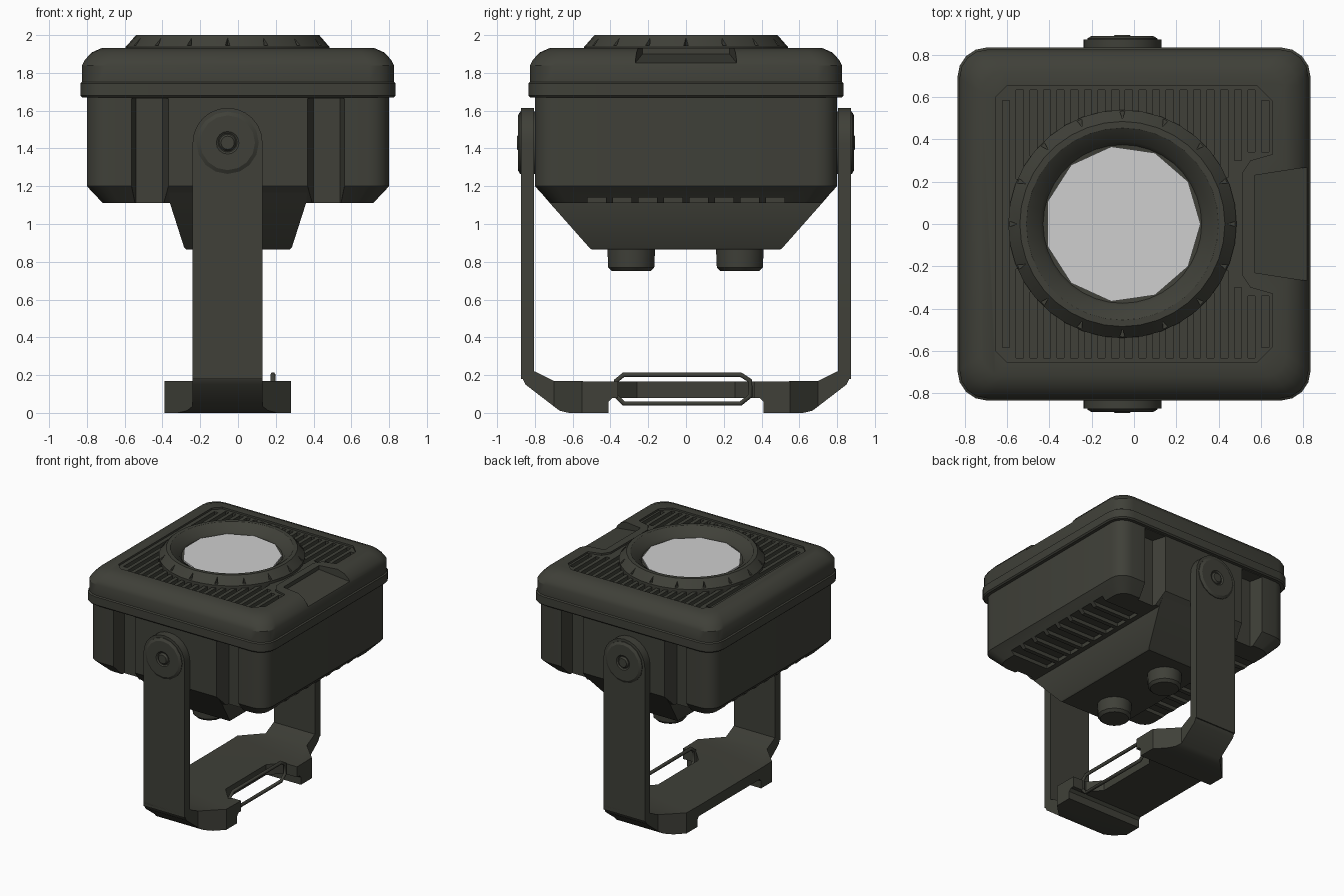
import bpy, bmesh, math
from mathutils import Vector

if "Cube" in bpy.data.objects:
    bpy.data.objects.remove(bpy.data.objects["Cube"])

CX = -0.055  # shared x centre of lens, bracket arms and knobs


def material(name, rgb):
    m = bpy.data.materials.new(name)
    m.diffuse_color = (*rgb, 1)
    m.use_nodes = True
    m.node_tree.nodes["Principled BSDF"].inputs["Base Color"].default_value = m.diffuse_color
    return m


OLIVE = material("dark olive", (0.050, 0.051, 0.040))
LENS = material("pale lens", (0.62, 0.62, 0.62))


def make(name, bm, mat=OLIVE, smooth=True):
    bmesh.ops.recalc_face_normals(bm, faces=bm.faces)
    me = bpy.data.meshes.new(name)
    bm.to_mesh(me)
    bm.free()
    ob = bpy.data.objects.new(name, me)
    bpy.context.collection.objects.link(ob)
    me.materials.append(mat)
    if smooth:
        shade(ob)
    return ob


def activate(ob):
    bpy.ops.object.select_all(action='DESELECT')
    ob.select_set(True)
    bpy.context.view_layer.objects.active = ob


def shade(ob):
    activate(ob)
    bpy.ops.object.shade_smooth_by_angle(angle=math.radians(28))


def loft(bm, rings, closed=False):
    """Skin a list of equal-length point rings; cap the ends unless closed."""
    vs = [[bm.verts.new(p) for p in r] for r in rings]
    n = len(vs[0])
    pairs = list(zip(vs, vs[1:])) + ([(vs[-1], vs[0])] if closed else [])
    for a, b in pairs:
        for i in range(n):
            j = (i + 1) % n
            bm.faces.new((a[i], a[j], b[j], b[i]))
    if not closed:
        bm.faces.new(vs[0][::-1])
        bm.faces.new(vs[-1])
    return bm


def prism(bm, pts, a, b, axis):
    """Extrude a 2D outline from a to b along an axis."""
    put = {'x': lambda p, t: (t, p[0], p[1]),
           'y': lambda p, t: (p[0], t, p[1]),
           'z': lambda p, t: (p[0], p[1], t)}[axis]
    return loft(bm, [[put(p, t) for p in pts] for t in (a, b)])


def rect(x0, x1, y0, y1):
    return [(x0, y0), (x1, y0), (x1, y1), (x0, y1)]


def rounded(half, r, z, seg=4):
    pts = []
    for q in range(4):
        sx, sy = ((1, 1), (-1, 1), (-1, -1), (1, -1))[q]
        for k in range(seg + 1):
            a = math.pi / 2 * (q + k / seg)
            pts.append((sx * (half - r) + r * math.cos(a),
                        sy * (half - r) + r * math.sin(a), z))
    return pts


def circle(r, h, n, axis='z', c=(0, 0)):
    out = []
    for i in range(n):
        a = 2 * math.pi * i / n
        u, v = c[0] + r * math.cos(a), c[1] + r * math.sin(a)
        out.append((u, v, h) if axis == 'z' else (u, h, v))
    return out


def boolean(ob, bm, op='DIFFERENCE'):
    cutter = make("cutter", bm, smooth=False)
    cutter.hide_render = True
    activate(ob)
    m = ob.modifiers.new("cut", 'BOOLEAN')
    m.operation, m.solver, m.object = op, 'EXACT', cutter
    bpy.ops.object.modifier_apply(modifier=m.name)
    bpy.data.objects.remove(cutter)


# Housing with chamfered underside
housing = make("housing", loft(bmesh.new(), [
    rounded(0.715, 0.09, 1.11), rounded(0.80, 0.11, 1.20),
    rounded(0.80, 0.11, 1.70)]), smooth=False)
cut = bmesh.new()
for sx in (-1, 1):
    for sy in (-1, 1):  # vertical channels beside the corner columns
        prism(cut, [(sx * 0.57, sy * 0.83), (sx * 0.54, sy * 0.69),
                    (sx * 0.40, sy * 0.69), (sx * 0.36, sy * 0.83)], 1.0, 1.665, 'z')
boolean(housing, cut)
cut = bmesh.new()
for sx in (-1, 1):
    for i in range(8):  # cooling slots on the underside
        y = (i - 3.5) * 0.135
        x0, x1 = sorted((sx * 0.40, sx * 0.78))
        prism(cut, rect(x0, x1, y - 0.05, y + 0.05), 1.0, 1.14, 'z')
boolean(housing, cut)
shade(housing)

# Tapered keel below the housing
keel = bmesh.new()
loft(keel, [[(x, y, z) for x, y in rect(-a, a, -b, b)] for a, b, z in
            ((0.275, 0.50, 0.865), (0.285, 0.512, 0.875), (0.36, 0.72, 1.11), (0.37, 0.797, 1.20))])
make("keel", keel)

# Knobs under the keel
for i, y in enumerate((-0.29, 0.285)):
    make(f"knob_{i + 1}", loft(bmesh.new(), [
        circle(r, z, 14, c=(CX, y)) for r, z in
        ((0.105, 0.75), (0.125, 0.77), (0.13, 0.88))]))

# Lid with a rim, rounded shoulder, sunken panel, vents and latch pocket
lid = make("lid", loft(bmesh.new(), [rounded(h, r, z) for h, r, z in (
    (0.825, 0.13, 1.67), (0.835, 0.14, 1.68), (0.835, 0.14, 1.745), (0.825, 0.13, 1.752),
    (0.825, 0.13, 1.84), (0.81, 0.13, 1.87), (0.775, 0.12, 1.908), (0.72, 0.10, 1.932))]),
    smooth=False)
half = [(0.51, 0.24), (0.55, 0.30), (0.655, 0.33), (0.655, 0.58), (0.58, 0.655),
        (-0.60, 0.655), (-0.655, 0.60)]
boolean(lid, prism(bmesh.new(), half + [(x, -y) for x, y in half[::-1]], 1.917, 2.0, 'z'))
cut = bmesh.new()
for i in range(20):
    x = -0.605 + i * 0.0645
    top = 0.635 if abs(x) < 0.57 else 0.585
    d = 0.53 ** 2 - (x - CX) ** 2
    low = math.sqrt(d) if d > 0 else 0
    if x > 0.48:
        low = max(low, 0.34 if x > 0.54 else 0.30)
    spans = [(low, top), (-top, -low)] if low > 0.02 else [(-top, top)]
    for y0, y1 in spans:
        prism(cut, rect(x - 0.017, x + 0.017, y0, y1), 1.885, 1.96, 'z')
boolean(lid, cut)
pocket = bmesh.new()
loft(pocket, [[(0.57, -0.23, z0), (0.86, -0.275, z1), (0.86, 0.275, z1), (0.57, 0.23, z0)]
              for z0, z1 in ((1.90, 1.845), (2.0, 2.0))])
boolean(lid, pocket)
shade(lid)

# Lens bezel with notches around its edge
bezel = make("lens_bezel", loft(bmesh.new(), [
    circle(r, z, 36, c=(CX, 0)) for r, z in (
        (0.54, 1.89), (0.54, 1.938), (0.485, 2.0), (0.455, 2.0), (0.39, 1.955),
        (0.375, 1.93), (0.33, 1.925), (0.33, 1.89))], closed=True), smooth=False)
cut = bmesh.new()
for i in range(16):
    a = 2 * math.pi * i / 16
    d, t = Vector((math.cos(a), math.sin(a))), Vector((-math.sin(a), math.cos(a)))
    c = Vector((CX, 0))
    prism(cut, [c + d * 0.497, c + d * 0.56 + t * 0.022, c + d * 0.56 - t * 0.022],
          1.945, 2.03, 'z')
boolean(bezel, cut)
shade(bezel)

# Lens
make("lens", loft(bmesh.new(), [circle(0.37, z, 11, c=(CX, 0)) for z in (1.915, 1.94)]),
     LENS, smooth=False)

# Bracket arms with round tops, and pivot caps
arm = [(CX - 0.185, 0.18), (CX + 0.185, 0.18)]
for k in range(13):
    a = math.pi * k / 12
    arm.append((CX + 0.185 * math.cos(a), 1.43 + 0.185 * math.sin(a)))
for side, s in (("front", -1), ("back", 1)):
    make(side + "_arm", prism(bmesh.new(), arm, s * 0.805, s * 0.873, 'y'))
    cap = bmesh.new()
    loft(cap, [circle(r, s * h, 16, 'y', (CX, 1.43)) for r, h in
               ((0.165, 0.78), (0.165, 0.878), (0.145, 0.89), (0.06, 0.89),
                (0.05, 0.882), (0.045, 0.882), (0.035, 0.895))])
    make(side + "_pivot_cap", cap)

# Bracket base: side profile trimmed by its plan outline
prof = [(0.873, 0.20), (0.85, 0.15), (0.67, 0.012), (0.62, 0.0), (0.41, 0.0),
        (0.41, 0.06), (0.39, 0.08)]
inner = [(0.39, 0.165), (0.70, 0.17), (0.80, 0.22), (0.873, 0.22)]
right = prof[::-1]
outline = [(-y, z) for y, z in prof] + right + inner[::-1] + [(-y, z) for y, z in inner]
base = make("bracket_base", prism(bmesh.new(), outline, -0.39, 0.28, 'x'), smooth=False)
edge = [(0.13, 0.9), (0.13, 0.70), (0.28, 0.55), (0.28, 0.36), (0.16, 0.36), (0.07, 0.26)]
plan = edge + [(x, -y) for x, y in edge[::-1]]
plan += [(-0.24, -0.9), (-0.24, -0.70), (-0.39, -0.55), (-0.39, 0.55), (-0.24, 0.70), (-0.24, 0.9)]
boolean(base, prism(bmesh.new(), plan, -0.1, 0.4, 'z'), 'INTERSECT')
shade(base)

# Wire loop beside the base notch
path = [(-0.37, 0.09), (-0.33, 0.05), (0.29, 0.05), (0.34, 0.09),
        (0.34, 0.17), (0.29, 0.202), (-0.33, 0.202), (-0.37, 0.17)]
cu = bpy.data.curves.new("wire_loop", 'CURVE')
cu.dimensions, cu.bevel_depth, cu.bevel_resolution = '3D', 0.014, 1
sp = cu.splines.new('POLY')
sp.points.add(len(path) - 1)
for p, (y, z) in zip(sp.points, path):
    p.co = (0.185, y, z, 1)
sp.use_cyclic_u = True
cu.materials.append(OLIVE)
bpy.context.collection.objects.link(bpy.data.objects.new("wire_loop", cu))
